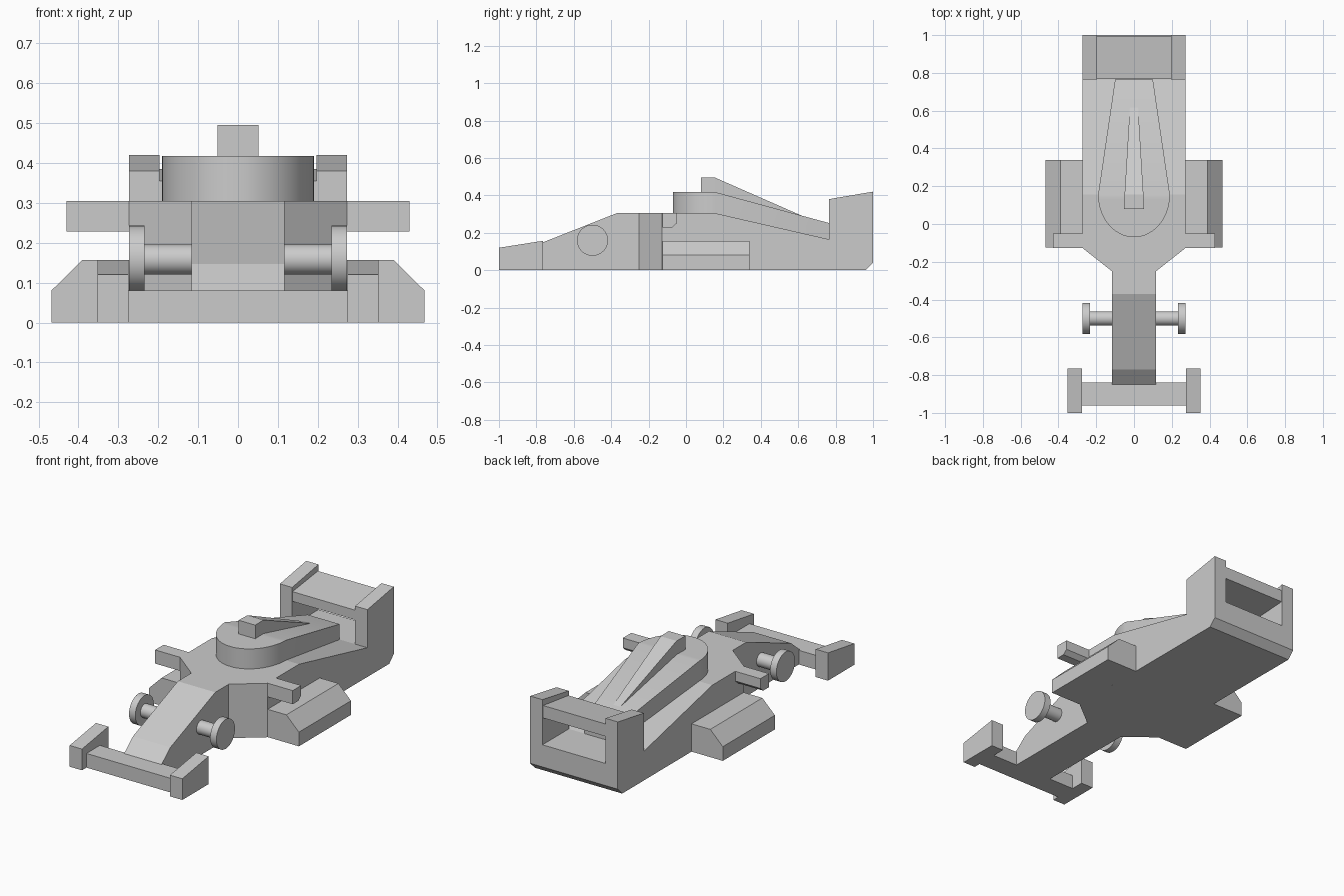
import bpy, bmesh, math

if "Cube" in bpy.data.objects:
    bpy.data.objects.remove(bpy.data.objects["Cube"])

grey = bpy.data.materials.new("light_grey")
grey.diffuse_color = (0.6, 0.6, 0.6, 1)
grey.use_nodes = True
grey.node_tree.nodes["Principled BSDF"].inputs["Base Color"].default_value = grey.diffuse_color


def finish(name, bm):
    bmesh.ops.recalc_face_normals(bm, faces=bm.faces)
    me = bpy.data.meshes.new(name)
    bm.to_mesh(me)
    bm.free()
    me.materials.append(grey)
    ob = bpy.data.objects.new(name, me)
    bpy.context.collection.objects.link(ob)
    return ob


def loft(name, stations):
    """Symmetric box sections along y: (y, half width, bottom z, top z)."""
    bm = bmesh.new()
    rings = [[bm.verts.new(p) for p in ((-w, y, b), (w, y, b), (w, y, t), (-w, y, t))]
             for y, w, b, t in stations]
    for r, s in zip(rings, rings[1:]):
        for i in range(4):
            j = (i + 1) % 4
            bm.faces.new((r[i], r[j], s[j], s[i]))
    bm.faces.new(rings[0])
    bm.faces.new(rings[-1])
    return finish(name, bm)


def prism(name, pts, axis, a, b, mirror=True):
    """Extrude a profile along x (yz points) or y (xz points)."""
    bm = bmesh.new()
    for side in ((1, -1) if mirror else (1,)):
        ends = []
        for d in (a, b):
            ends.append([bm.verts.new((side * d, u, v) if axis == 'x' else (side * u, d, v))
                         for u, v in pts])
        bm.faces.new(ends[0])
        bm.faces.new(ends[1])
        for i in range(len(pts)):
            j = (i + 1) % len(pts)
            bm.faces.new((ends[0][i], ends[0][j], ends[1][j], ends[1][i]))
    return finish(name, bm)


def circle(cy, cz, r, n):
    return [(cy + r * math.cos(2 * math.pi * i / n), cz + r * math.sin(2 * math.pi * i / n))
            for i in range(n)]


# Nose and main body
loft("body", [(-0.85, 0.117, 0, 0.08), (-0.77, 0.117, 0, 0.147), (-0.37, 0.117, 0, 0.305),
              (-0.25, 0.117, 0, 0.305), (-0.127, 0.273, 0, 0.305), (0.155, 0.273, 0, 0.305),
              (0.765, 0.273, 0, 0.165), (0.96, 0.273, 0, 0.165), (1.0, 0.273, 0.04, 0.165)])

# Rounded cockpit tapering into the engine cover
arc = [(0.155 - 0.225 * math.cos(t), 0.19 * math.sin(t), 0.2, 0.418)
       for t in [math.radians(a) for a in range(6, 91, 6)]]
cover = loft("engine_cover", arc + [(0.765, 0.1, 0.12, 0.252)])

# Air intake fin
loft("intake_fin", [(0.08, 0.052, 0.35, 0.495), (0.155, 0.05, 0.35, 0.495),
                    (0.62, 0.022, 0.2, 0.291)])

# Front wing and end plates
prism("front_wing", [(-0.96, 0), (-0.84, 0), (-0.84, 0.08), (-0.96, 0.08)],
      'x', -0.276, 0.276, False)
prism("front_end_plates", [(-1, 0), (-0.765, 0), (-0.765, 0.157), (-1, 0.12)],
      'x', 0.275, 0.352)

# Rear wing and end plates
prism("rear_wing", [(0.768, 0.30), (0.995, 0.315), (0.995, 0.385), (0.768, 0.355)],
      'x', -0.21, 0.21, False)
prism("rear_end_plates", [(0.765, 0), (0.96, 0), (1, 0.04), (1, 0.42), (0.765, 0.38)],
      'x', 0.197, 0.2735)

# Side pods with chamfered outer edge
prism("side_pods", [(0.26, 0), (0.468, 0), (0.468, 0.08), (0.39, 0.157), (0.26, 0.157)],
      'y', -0.125, 0.34)

# Mirrors
prism("mirrors", [(-0.126, 0.228), (-0.075, 0.228), (-0.05, 0.25), (-0.05, 0.305),
                  (-0.126, 0.305)], 'x', 0.2, 0.43)

# Front axles and wheel discs
axles = prism("front_axles", circle(-0.5, 0.158, 0.038, 24), 'x', 0.1, 0.24)
wheels = prism("front_wheels", circle(-0.5, 0.16, 0.083, 32), 'x', 0.234, 0.273)

# Smooth the rounded parts
for ob in (cover, axles, wheels):
    bpy.ops.object.select_all(action='DESELECT')
    ob.select_set(True)
    bpy.context.view_layer.objects.active = ob
    bpy.ops.object.shade_smooth_by_angle(angle=math.radians(30))
